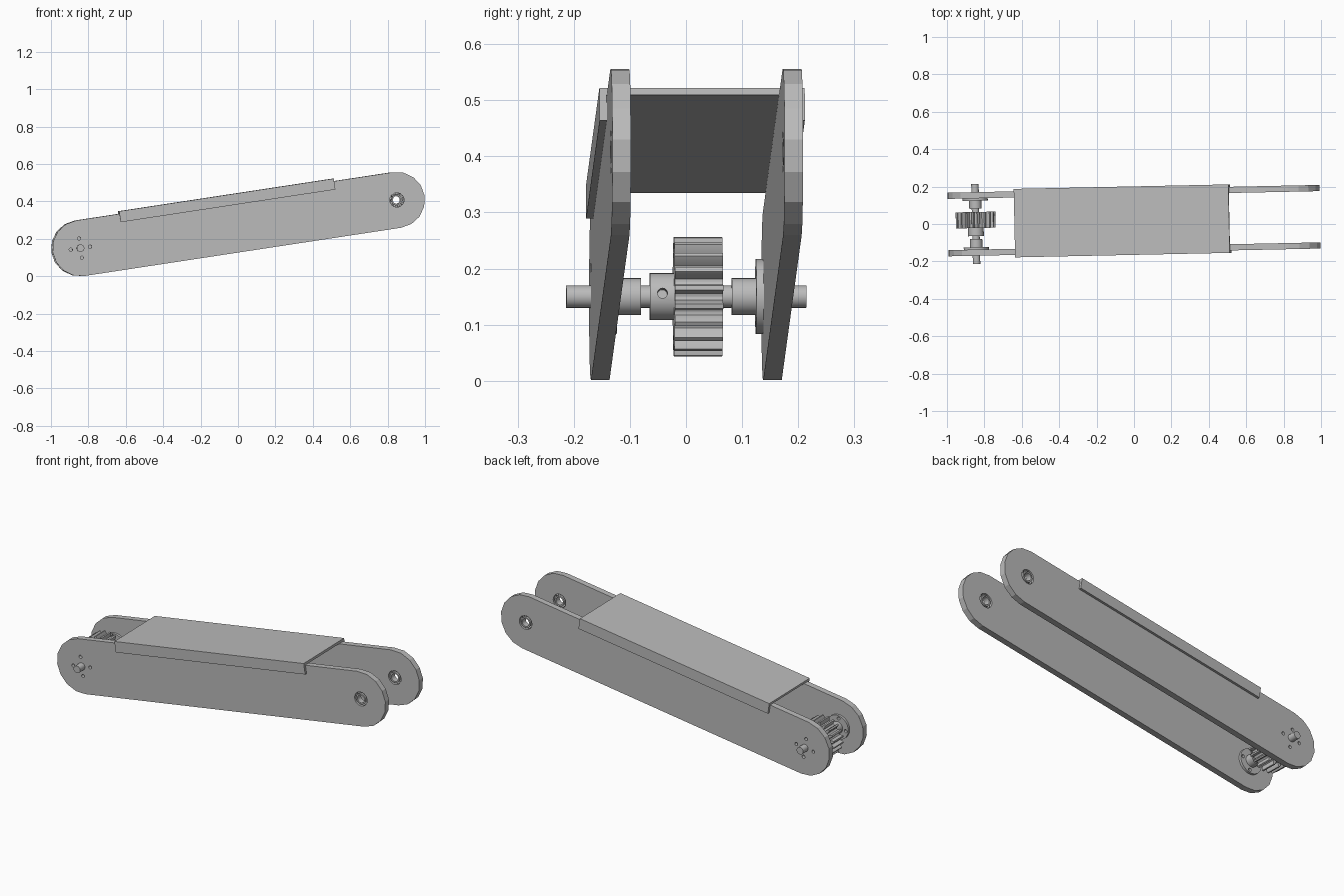
import bpy, bmesh
from math import sin, cos, pi, radians
from mathutils import Matrix, Vector

if "Cube" in bpy.data.objects:
    bpy.data.objects.remove(bpy.data.objects["Cube"], do_unlink=True)

# Single grey metal
metal = bpy.data.materials.new("grey_metal")
metal.use_nodes = True
grey = (0.5, 0.5, 0.5, 1)
metal.diffuse_color = grey
metal.node_tree.nodes["Principled BSDF"].inputs["Base Color"].default_value = grey

# Arm frame: x along the arm, y across, z up; then pitched and slightly yawed
FRAME = (Matrix.Translation((0, 0.018, 0.279)) @ Matrix.Rotation(radians(1.2), 4, 'Z')
         @ Matrix.Rotation(radians(-8.66), 4, 'Y'))
ACROSS = Matrix.Rotation(pi / 2, 4, 'X')                      # profile in x-z, depth along y
ALONG = Matrix(((0, 0, 1, 0), (1, 0, 0, 0), (0, 1, 0, 0), (0, 0, 0, 1)))  # profile in y-z
PIVOT = 0.856
R = 0.15
INNER, OUTER = 0.137, 0.17


def arc(cx, cz, r, n, start=0.0, sweep=2 * pi):
    steps = n if sweep >= 2 * pi else n + 1
    return [(cx + r * cos(start + sweep * i / n), cz + r * sin(start + sweep * i / n))
            for i in range(steps)]


def finish(obj, smooth):
    obj.data.materials.clear()
    obj.data.materials.append(metal)
    bpy.ops.object.select_all(action='DESELECT')
    obj.select_set(True)
    bpy.context.view_layer.objects.active = obj
    if smooth:
        bpy.ops.object.shade_smooth_by_angle(angle=radians(30))
    else:
        bpy.ops.object.shade_flat()


def prism(name, loops, a, b, axes=ACROSS, smooth=True):
    """Extrude an outline with holes from a to b along the depth axis."""
    curve = bpy.data.curves.new(name, 'CURVE')
    curve.dimensions, curve.fill_mode = '2D', 'BOTH'
    curve.extrude = abs(b - a) / 2
    for loop in loops:
        spline = curve.splines.new('POLY')
        spline.points.add(len(loop) - 1)
        for point, (u, v) in zip(spline.points, loop):
            point.co = (u, v, 0, 1)
        spline.use_cyclic_u = True
    temp = bpy.data.objects.new(name + "_outline", curve)
    bpy.context.collection.objects.link(temp)
    bpy.context.view_layer.update()
    mesh = bpy.data.meshes.new_from_object(temp.evaluated_get(bpy.context.evaluated_depsgraph_get()))
    bpy.data.objects.remove(temp)
    bpy.data.curves.remove(curve)
    mid = (a + b) / 2
    shift = Vector((0, mid, 0)) if axes is ACROSS else Vector((mid, 0, 0))
    mesh.transform(Matrix.Translation(shift) @ axes)
    bm = bmesh.new()
    bm.from_mesh(mesh)
    bmesh.ops.remove_doubles(bm, verts=bm.verts, dist=1e-5)
    bmesh.ops.recalc_face_normals(bm, faces=bm.faces)
    bm.to_mesh(mesh)
    bm.free()
    mesh.name = name
    obj = bpy.data.objects.new(name, mesh)
    bpy.context.collection.objects.link(obj)
    obj.matrix_world = FRAME
    finish(obj, smooth)
    return obj


def bolt_holes():
    return [arc(-PIVOT + 0.052 * cos(k * pi / 2), 0.052 * sin(k * pi / 2), 0.009, 12)
            for k in range(4)]


def ring(name, cx, outer, inner, a, b, extra=(), n=32):
    return prism(name, [arc(cx, 0, outer, n), arc(cx, 0, inner, n), *extra], a, b)


# Side plates, axle flanges and end bearings, mirrored across the arm
for side, s in (("left", 1), ("right", -1)):
    outline = arc(PIVOT, 0, R, 8, -pi / 2, pi) + arc(-PIVOT, 0, R, 8, pi / 2, pi)
    prism(side + "_side_plate",
          [outline, arc(PIVOT, 0, 0.045, 32), arc(-PIVOT, 0, 0.02, 24), *bolt_holes()],
          s * INNER, s * OUTER, smooth=False)
    ring(side + "_hub_flange", -PIVOT, 0.067, 0.02, s * 0.124, s * INNER, bolt_holes())
    ring(side + "_hub_sleeve", -PIVOT, 0.033, 0.02, s * 0.081, s * 0.125)
    ring(side + "_bearing_outer_race", PIVOT, 0.045, 0.038, s * INNER, s * OUTER)
    ring(side + "_bearing_inner_race", PIVOT, 0.029, 0.021, s * INNER, s * OUTER)

    # Bearing balls
    bm = bmesh.new()
    for x, z in arc(PIVOT, 0, 0.0335, 9):
        bmesh.ops.create_uvsphere(bm, u_segments=12, v_segments=8, radius=0.0075,
                                  matrix=Matrix.Translation((x, s * (INNER + OUTER) / 2, z)))
    mesh = bpy.data.meshes.new(side + "_bearing_balls")
    bm.to_mesh(mesh)
    bm.free()
    balls = bpy.data.objects.new(side + "_bearing_balls", mesh)
    bpy.context.collection.objects.link(balls)
    balls.matrix_world = FRAME
    finish(balls, True)

# Channel cover over the top edges
w, t, top, low = 0.183, 0.013, 0.164, 0.105
prism("top_cover", [[(-w, low), (-w, top), (w, top), (w, low), (w - t, low),
                     (w - t, top - t), (t - w, top - t), (t - w, low)]],
      -0.622, 0.539, ALONG, smooth=False)

# Axle
prism("axle", [arc(-PIVOT, 0, 0.02, 24)], -0.214, 0.214)

# Spur gear: each tooth has a root, a flank and a narrower tip
TEETH = 20
teeth = []
for i in range(TEETH):
    for f, r in ((-0.46, 0.084), (-0.28, 0.086), (-0.22, 0.098), (-0.12, 0.107),
                 (0.12, 0.107), (0.22, 0.098), (0.28, 0.086), (0.46, 0.084)):
        angle = 2 * pi * (i + f) / TEETH
        teeth.append((-PIVOT + r * cos(angle), r * sin(angle)))
prism("gear", [teeth, arc(-PIVOT, 0, 0.02, 24)], -0.022, 0.064)

# Gear collar with a set screw hole facing along the arm
collar = ring("gear_collar", -PIVOT, 0.042, 0.02, -0.065, -0.022)
cutter = prism("set_screw_cutter", [arc(-0.043, 0, 0.009, 16)],
               -PIVOT + 0.022, -PIVOT + 0.06, ALONG)
cutter.hide_render = True
cut = collar.modifiers.new("set_screw_hole", 'BOOLEAN')
cut.operation, cut.solver, cut.object = 'DIFFERENCE', 'EXACT', cutter
bpy.context.view_layer.objects.active = collar
bpy.ops.object.modifier_apply(modifier=cut.name)
bpy.data.objects.remove(cutter)
finish(collar, True)
